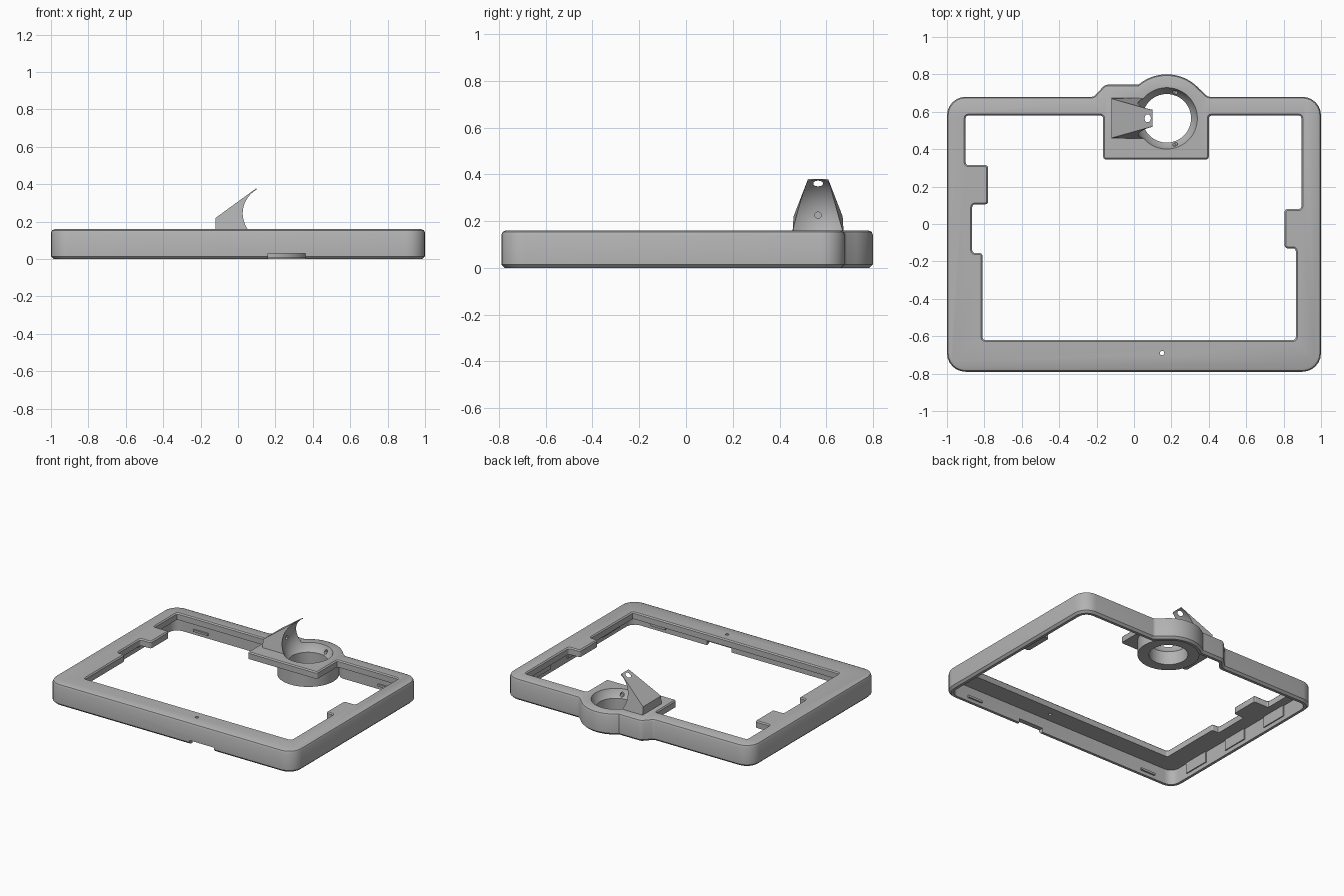
import bpy, bmesh, math
from mathutils import Vector, Matrix

old = bpy.data.objects.get("Cube")
if old:
    bpy.data.objects.remove(old)

grey = bpy.data.materials.new("light_grey")
grey.use_nodes = True
grey.diffuse_color = (0.45, 0.45, 0.45, 1)
grey.node_tree.nodes["Principled BSDF"].inputs["Base Color"].default_value = grey.diffuse_color

HEIGHT, WALL, PLATE = 0.16, 0.035, 0.11
SOCKET = Vector((0.175, 0.565, 0.22))
BALL = 0.175


def finish(bm, name):
    bmesh.ops.recalc_face_normals(bm, faces=bm.faces)
    mesh = bpy.data.meshes.new(name)
    bm.to_mesh(mesh)
    bm.free()
    mesh.materials.append(grey)
    ob = bpy.data.objects.new(name, mesh)
    bpy.context.collection.objects.link(ob)
    return ob


def rounded(corners, steps=6):
    """Fillet each (x, y, radius) corner of a closed outline."""
    out = []
    for i, (x, y, r) in enumerate(corners):
        p = Vector((x, y))
        if r == 0:
            out.append(p)
            continue
        a = (Vector(corners[i - 1][:2]) - p).normalized()
        b = (Vector(corners[(i + 1) % len(corners)][:2]) - p).normalized()
        half = a.angle(b) / 2
        c = p + (a + b).normalized() * r / math.sin(half)
        va, vb = p + a * r / math.tan(half) - c, p + b * r / math.tan(half) - c
        sweep = va.angle_signed(vb)
        for k in range(steps + 1):
            out.append(c + Matrix.Rotation(-sweep * k / steps, 2) @ va)
    return out


def inset(points, d):
    """Move a counter-clockwise outline inwards by d."""
    out = []
    for i, p in enumerate(points):
        a = (p - points[i - 1]).normalized()
        b = (points[(i + 1) % len(points)] - p).normalized()
        na, nb = Vector((-a.y, a.x)), Vector((-b.y, b.x))
        out.append(p + (na + nb) * d / (1 + na.dot(nb)))
    return out


def prism(name, outline, levels):
    """Loft an outline through (z, inset) levels and cap both ends."""
    bm = bmesh.new()
    rings = [[bm.verts.new((p.x, p.y, z)) for p in inset(outline, d)] for z, d in levels]
    for lo, hi in zip(rings, rings[1:]):
        for i in range(len(lo)):
            bm.faces.new((lo[i - 1], lo[i], hi[i], hi[i - 1]))
    bm.faces.new(rings[0][::-1])
    bm.faces.new(rings[-1])
    return finish(bm, name)


def cylinder(name, center, r, depth, direction=(0, 0, 1), sides=48):
    bm = bmesh.new()
    turn = Vector(direction).to_track_quat("Z", "Y").to_matrix().to_4x4()
    bmesh.ops.create_cone(bm, cap_ends=True, segments=sides, radius1=r, radius2=r, depth=depth,
                          matrix=Matrix.Translation(center) @ turn)
    return finish(bm, name)


def box(name, lo, hi):
    bm = bmesh.new()
    lo, hi = Vector(lo), Vector(hi)
    bmesh.ops.create_cube(bm, size=1, matrix=Matrix.Translation((lo + hi) / 2) @ Matrix.Diagonal((*(hi - lo), 1)))
    return finish(bm, name)


def ball(name):
    bm = bmesh.new()
    bmesh.ops.create_uvsphere(bm, u_segments=48, v_segments=32, radius=BALL, matrix=Matrix.Translation(SOCKET))
    return finish(bm, name)


def combine(ob, other, operation="DIFFERENCE"):
    mod = ob.modifiers.new("cut", "BOOLEAN")
    mod.operation, mod.object, mod.solver = operation, other, "EXACT"
    bpy.context.view_layer.objects.active = ob
    bpy.ops.object.modifier_apply(modifier=mod.name)
    bpy.data.objects.remove(other)


# Outer outline with the bulge around the socket
bulge = [(SOCKET.x + 0.235 * math.cos(math.radians(a)), SOCKET.y + 0.235 * math.sin(math.radians(a)), 0)
         for a in range(42, 131, 4)]
outline = rounded([(-1, -0.79, 0.1), (1, -0.79, 0.1), (1, 0.68, 0.1), (0.395, 0.68, 0.03), *bulge,
                   (0.02, 0.745, 0), (-0.155, 0.745, 0.045), (-0.215, 0.68, 0.03), (-1, 0.68, 0.1)])

# Stepped opening with side tabs and the socket platform
steps = [(-0.81, -0.62), (0.865, -0.62), (0.865, -0.13), (0.805, -0.13), (0.805, 0.08), (0.895, 0.08),
         (0.895, 0.58), (0.4, 0.58), (0.4, 0.345), (-0.165, 0.345), (-0.165, 0.58), (-0.9, 0.58),
         (-0.9, 0.315), (-0.78, 0.315), (-0.78, 0.105), (-0.865, 0.105), (-0.865, -0.155), (-0.81, -0.155)]
opening = rounded([(x, y, 0.015) for x, y in steps], 3)

# Frame shell, open underneath
frame = prism("frame", outline, [(0, 0.015), (0.015, 0), (HEIGHT - 0.02, 0), (HEIGHT - 0.006, 0.006), (HEIGHT, 0.02)])
combine(frame, prism("cavity", outline, [(-0.1, WALL), (PLATE, WALL)]))
combine(frame, prism("window", opening, [(0.05, 0), (HEIGHT - 0.008, 0), (HEIGHT, -0.008), (0.3, -0.008)]))

# Socket ring hanging below the platform
combine(frame, cylinder("ring", (SOCKET.x, SOCKET.y, 0.0775), 0.206, 0.145), "UNION")
combine(frame, cylinder("bore", (SOCKET.x, SOCKET.y, 0.1), 0.13, 0.4))
combine(frame, ball("seat"))

# Bottom notch and pinhole in the front
combine(frame, box("notch", (0.16, -0.9, -0.1), (0.36, -0.7, 0.03)))
combine(frame, cylinder("pinhole", (0.15, -0.69, 0.1), 0.012, 0.3, sides=16))

# Small hexagonal holes in the seat
for angle in (72, -72):
    d = Vector((math.cos(math.radians(angle)), math.sin(math.radians(angle)), 0))
    combine(frame, cylinder("pin", SOCKET + d * 0.15 - Vector((0, 0, 0.095)), 0.015, 0.07, d, 6))

# Tapered support arm, hollowed by the ball
bm = bmesh.new()
sections = [(-0.12, 0.105, 0.22), (0.1, 0.043, 0.38)]
rings = [[bm.verts.new((x, SOCKET.y + y, z)) for y, z in
          ((-0.11, 0.14), (0.11, 0.14), (w, top), (-w, top))] for x, w, top in sections]
for i in range(4):
    bm.faces.new((rings[0][i - 1], rings[0][i], rings[1][i], rings[1][i - 1]))
for ring in rings:
    bm.faces.new(ring)
arm = finish(bm, "support_arm")
combine(arm, ball("hollow"))
combine(arm, cylinder("bore", (SOCKET.x, SOCKET.y, 0.1), 0.13, 0.2))
combine(arm, cylinder("pin", (0, SOCKET.y, 0.225), 0.015, 0.07, (1, 0, 0), 6))

# Snap clips and pads inside the walls
parts = [frame, arm]
for side in (-1, 1):
    x = side * (1 - WALL)
    for y in (-0.5, -0.1, 0.3):
        parts.append(box("side_pad", (x - 0.008, y - 0.1, 0.03), (x + 0.008, y + 0.1, PLATE)))
    for y in (-0.79 + WALL, 0.68 - WALL):
        parts.append(box("snap_clip", (side * 0.75 - 0.06, y - 0.012, 0.025), (side * 0.75 + 0.06, y + 0.012, 0.04)))

bpy.ops.object.select_all(action="DESELECT")
for ob in parts:
    ob.select_set(True)
bpy.context.view_layer.objects.active = frame
bpy.ops.object.shade_smooth_by_angle(angle=math.radians(30))
